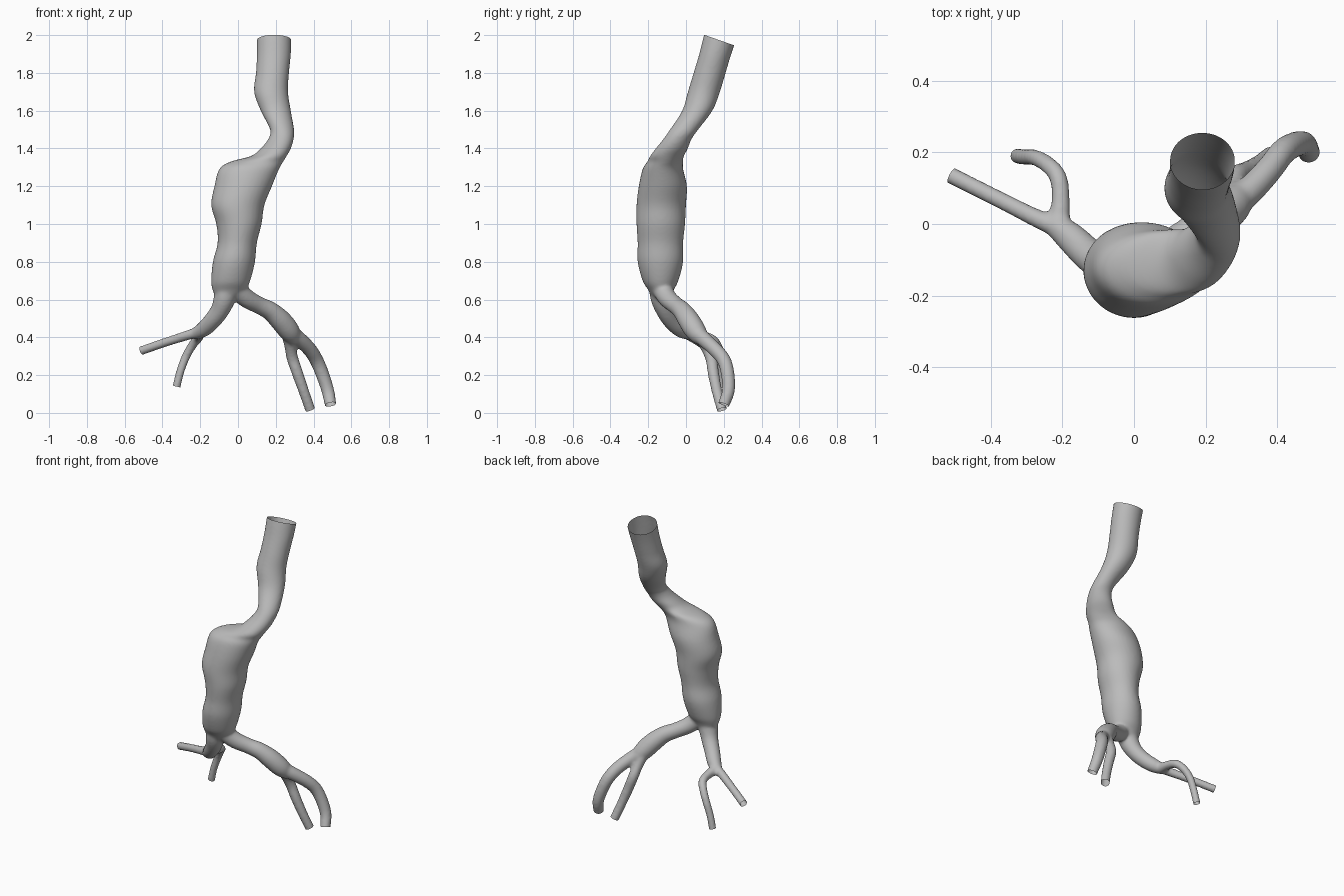
import bpy, bmesh, math
from mathutils import Vector

cube = bpy.data.objects.get("Cube")
if cube:
    bpy.data.objects.remove(cube)

SIDES, STEPS = 32, 5


def spline(rows):
    """Smooth Catmull-Rom interpolation through rows of numbers."""
    pts = [Vector(r) for r in rows]
    pts = [2 * pts[0] - pts[1]] + pts + [2 * pts[-1] - pts[-2]]
    out = []
    for a, b, c, d in zip(pts, pts[1:], pts[2:], pts[3:]):
        for i in range(STEPS):
            t = i / STEPS
            out.append(0.5 * (2 * b + (c - a) * t + (2 * a - 5 * b + 4 * c - d) * t ** 2
                              + (3 * b - a - 3 * c + d) * t ** 3))
    return out + [pts[-2]]


def loft(bm, rings):
    """Closed tube through rings given as (centre, half axis, half axis)."""
    loops = []
    for c, u, v in rings:
        angles = [math.tau * i / SIDES for i in range(SIDES)]
        loops.append([bm.verts.new(c + u * math.cos(a) + v * math.sin(a)) for a in angles])
    for lo, hi in zip(loops, loops[1:]):
        for i in range(SIDES):
            j = (i + 1) % SIDES
            bm.faces.new((lo[i], lo[j], hi[j], hi[i]))
    bm.faces.new(loops[0][::-1])
    bm.faces.new(loops[-1])


def trunk(bm, sections):
    """Level oval sections: (z, x min, x max, y min, y max)."""
    lows = spline([(s[1], s[3], s[0]) for s in sections])
    highs = spline([(s[2], s[4], s[0]) for s in sections])
    rings = []
    for lo, hi in zip(lows, highs):
        h = (hi - lo) / 2
        rings.append(((lo + hi) / 2, Vector((h.x, 0, 0)), Vector((0, h.y, 0))))
    loft(bm, rings)


def branch(bm, path, open_end=False):
    """Round tube along (x, y, z, radius); returns the plane of its open end."""
    pts = spline(path)
    end, way = pts[-1].xyz, (pts[-1].xyz - pts[-2].xyz).normalized()
    if open_end:
        pts.append(Vector((*(end + way * 0.04), pts[-1].w)))
    rings = []
    for i, p in enumerate(pts):
        t = (pts[min(i + 1, len(pts) - 1)].xyz - pts[max(i - 1, 0)].xyz).normalized()
        u = t.cross(Vector((0.3, 1, 0.1))).normalized()
        rings.append((p.xyz, u * p.w, t.cross(u) * p.w))
    loft(bm, rings)
    return end, way


bm = bmesh.new()

# Main vessel with its bulge, from top to fork
trunk(bm, [
    (2.08, .10, .285, .12, .31), (2.0, .10, .283, .095, .275), (1.9, .10, .28, .07, .24),
    (1.8, .095, .27, .04, .21), (1.7, .085, .265, .01, .18), (1.6, .12, .28, -.02, .14),
    (1.5, .17, .297, -.085, .065), (1.45, .16, .295, -.12, .03), (1.4, .12, .28, -.16, .01),
    (1.36, .07, .258, -.19, -.01), (1.33, -.04, .24, -.205, -.015), (1.29, -.1, .217, -.23, -.015),
    (1.2, -.125, .18, -.25, .005), (1.1, -.142, .14, -.262, 0), (1.0, -.115, .125, -.262, -.005),
    (.9, -.108, .10, -.256, -.015), (.8, -.133, .09, -.256, -.015), (.7, -.142, .065, -.23, -.04),
    (.65, -.135, .04, -.2, -.065), (.61, -.115, 0, -.18, -.08)])

# Right and left main branches
branch(bm, [(-.05, -.14, .7, .06), (-.07, -.13, .61, .058), (-.095, -.11, .545, .05),
            (-.135, -.078, .49, .046), (-.18, -.035, .445, .042), (-.225, .0, .42, .032)])
branch(bm, [(-.03, -.14, .68, .055), (.04, -.1, .61, .05), (.11, -.055, .57, .046),
            (.17, -.02, .54, .05), (.225, .015, .49, .057), (.27, .05, .435, .056),
            (.3, .085, .39, .042)])

# Four end branches
ends = [
    branch(bm, [(-.2, -.015, .43, .03), (-.27, .015, .41, .026), (-.38, .07, .375, .024),
                (-.51, .135, .33, .024)], True),
    branch(bm, [(-.21, .0, .42, .032), (-.205, .07, .41, .026), (-.212, .13, .395, .025),
                (-.24, .165, .36, .024), (-.275, .185, .3, .023), (-.305, .187, .22, .022),
                (-.325, .19, .14, .022)], True),
    branch(bm, [(.27, .05, .43, .045), (.33, .1, .385, .04), (.38, .155, .335, .038),
                (.415, .2, .28, .037), (.445, .22, .21, .036), (.475, .225, .12, .034),
                (.49, .2, .045, .031)], True),
    branch(bm, [(.265, .06, .43, .04), (.275, .1, .36, .031), (.288, .133, .29, .031),
                (.315, .145, .21, .03), (.35, .165, .11, .028), (.382, .19, .018, .027)], True),
    (Vector((.19, .18, 1.972)), Vector((0, .33, .94)))]

bmesh.ops.recalc_face_normals(bm, faces=bm.faces)
mesh = bpy.data.meshes.new("branching_vessel")
bm.to_mesh(mesh)
bm.free()
vessel = bpy.data.objects.new("branching_vessel", mesh)
bpy.context.collection.objects.link(vessel)

# Fuse the tubes into one skin and soften the joints
fuse = vessel.modifiers.new("fuse", "REMESH")
fuse.mode, fuse.voxel_size = "VOXEL", 0.008
soften = vessel.modifiers.new("soften", "SMOOTH")
soften.factor, soften.iterations = 0.5, 10
bpy.ops.object.select_all(action="DESELECT")
bpy.context.view_layer.objects.active = vessel
vessel.select_set(True)
for name in ("fuse", "soften"):
    bpy.ops.object.modifier_apply(modifier=name)

# Cut the ends open
bm = bmesh.new()
bm.from_mesh(vessel.data)
for point, way in ends:
    reach = 0.2 if way.z > 0.5 else 0.075
    faces = [f for f in bm.faces if (f.calc_center_median() - point).length < reach]
    geom = set(faces)
    for f in faces:
        geom.update(f.edges, f.verts)
    bmesh.ops.bisect_plane(bm, geom=list(geom), plane_co=point, plane_no=way, clear_outer=True)
bm.to_mesh(vessel.data)
bm.free()

# Plain grey skin
grey = bpy.data.materials.new("plain_grey")
grey.use_nodes = True
grey.diffuse_color = (.5, .5, .5, 1)
grey.node_tree.nodes["Principled BSDF"].inputs["Base Color"].default_value = (.5, .5, .5, 1)
vessel.data.materials.clear()
vessel.data.materials.append(grey)
bpy.ops.object.shade_smooth()
